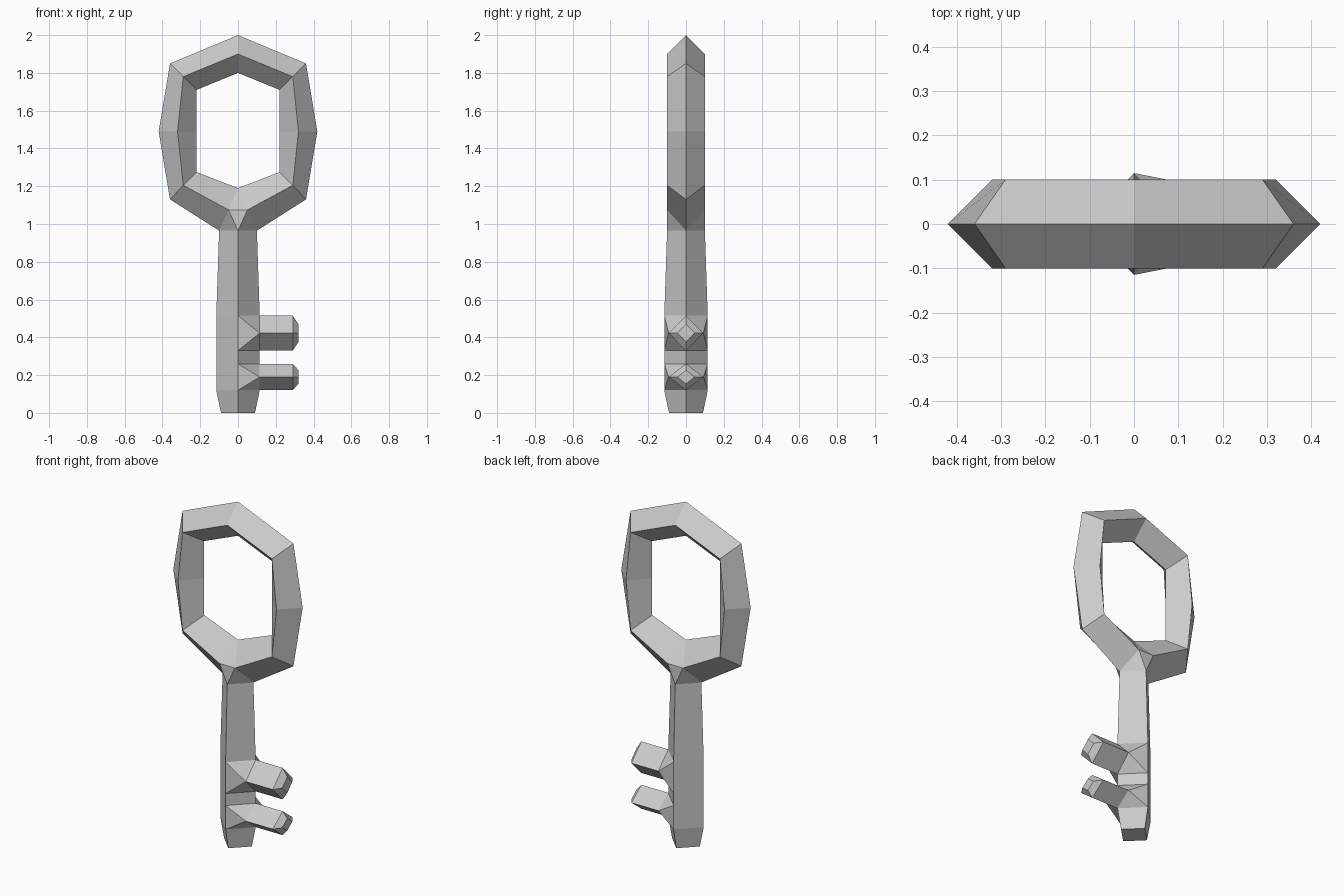
import bpy, bmesh

if "Cube" in bpy.data.objects:
    bpy.data.objects.remove(bpy.data.objects["Cube"])

bm = bmesh.new()


def face(*pts):
    bm.faces.new([bm.verts.new(p) for p in pts])


def loft(a, b, skip=()):
    # Join two cross-sections of equal length with quads
    n = len(a)
    for i in range(n):
        if i not in skip:
            j = (i + 1) % n
            face(a[i], a[j], b[j], b[i])


def shaft_section(z, r):
    # Diamond: right, back, left, front
    return [(r, 0, z), (0, r, z), (-r, 0, z), (0, -r, z)]


def tooth_section(x, z, h, w):
    return [(x, 0, z + h), (x, -w, z), (x, 0, z - h), (x, w, z)]


# Shaft: right-hand faces are left open where the teeth grow out
levels = [(0, 0.09), (0.12, 0.115), (0.26, 0.115), (0.33, 0.115), (0.515, 0.115), (0.965, 0.10)]
sections = [shaft_section(z, r) for z, r in levels]
for i in range(len(sections) - 1):
    loft(sections[i], sections[i + 1], (0, 3) if i in (1, 3) else ())
face(*sections[0])

# Teeth: flared root, diamond bar, chamfered tip
for lo, hi in ((0.12, 0.26), (0.33, 0.515)):
    z, h = (lo + hi) / 2, (hi - lo) / 2
    root = tooth_section(0.115, z, h, 0.092)
    bar = tooth_section(0.29, z, h, 0.092)
    tip = tooth_section(0.32, z, h * 0.51, 0.046)
    loft(root, bar)
    loft(bar, tip)
    face(*tip)
    for s in (-1, 1):
        side = (0.115, s * 0.092, z)
        low, high = (0, s * 0.115, lo), (0, s * 0.115, hi)
        face(low, high, side)
        face(high, root[0], side)
        face(low, root[2], side)

# Bow: outer, middle and inner (x, z) points from top to neck, both halves
stations = [
    ((0, 2.0), (0, 1.90), (0, 1.80)),
    ((0.36, 1.85), (0.29, 1.78), (0.22, 1.71)),
    ((0.42, 1.49), (0.32, 1.49), (0.22, 1.49)),
    ((0.36, 1.13), (0.29, 1.205), (0.22, 1.275)),
    ((0.10, 0.965), (0.05, 1.075), (0, 1.19)),
]
for m in (-1, 1):
    rings = [[(m * o[0], 0, o[1]), (m * c[0], -0.1, c[1]),
              (m * i[0], 0, i[1]), (m * c[0], 0.1, c[1])] for o, c, i in stations]
    for a, b in zip(rings, rings[1:]):
        loft(a, b)

# Neck: blends the bow into the shaft
for s in (-1, 1):
    y = s * 0.1
    left, right, base = (-0.05, y, 1.075), (0.05, y, 1.075), (0, y, 0.965)
    face(left, right, base)
    face(left, right, (0, 0, 1.19))
    face(right, base, (0.10, 0, 0.965))
    face(left, base, (-0.10, 0, 0.965))

# Weld everything into one closed, flat-shaded key
bmesh.ops.remove_doubles(bm, verts=bm.verts[:], dist=0.0005)
bmesh.ops.recalc_face_normals(bm, faces=bm.faces[:])
mesh = bpy.data.meshes.new("key")
bm.to_mesh(mesh)
bm.free()
key = bpy.data.objects.new("key", mesh)
bpy.context.collection.objects.link(key)
